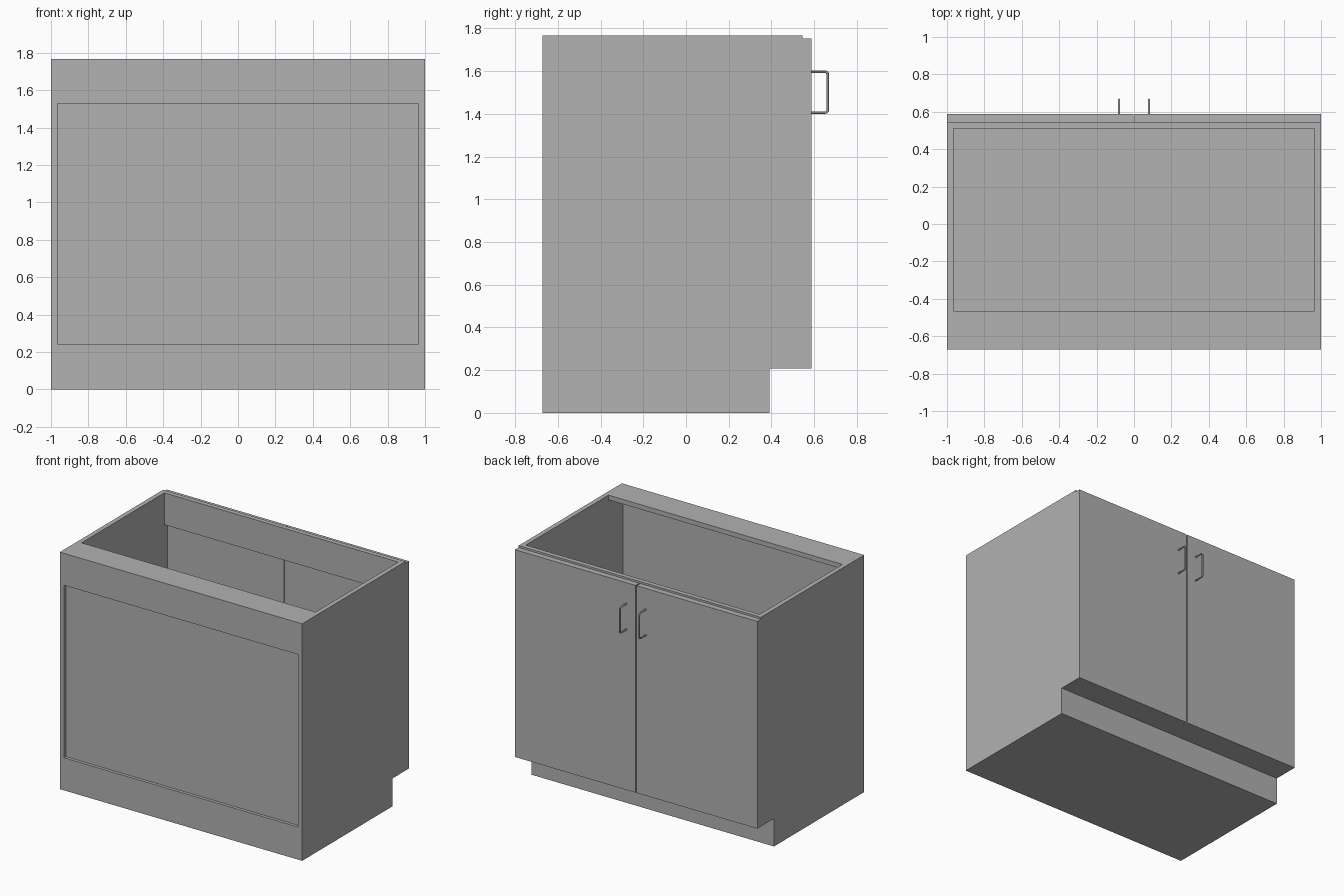
import bpy, bmesh, math
from mathutils import Vector

cube = bpy.data.objects.get("Cube")
if cube:
    bpy.data.objects.remove(cube, do_unlink=True)

# Single plain grey finish
grey = bpy.data.materials.new("plain_grey")
grey.use_nodes = True
grey.diffuse_color = (0.445, 0.445, 0.445, 1)
grey.node_tree.nodes["Principled BSDF"].inputs["Base Color"].default_value = grey.diffuse_color

# Main dimensions
W, T = 1.0, 0.035               # half width, board thickness
REAR, FRONT = -0.672, 0.545     # carcass depth
TOP, DOOR_TOP, DOOR_Y = 1.768, 1.754, 0.588
KICK_Y, KICK_Z = 0.391, 0.208   # toe kick
FLOOR, RAIL_Z = 0.243, 1.53


def add_mesh(name, bm):
    bmesh.ops.recalc_face_normals(bm, faces=bm.faces)
    mesh = bpy.data.meshes.new(name)
    bm.to_mesh(mesh)
    bm.free()
    mesh.materials.append(grey)
    obj = bpy.data.objects.new(name, mesh)
    bpy.context.collection.objects.link(obj)
    return obj


def board(name, xs, ys, zs):
    bm = bmesh.new()
    bmesh.ops.create_cube(bm, size=1)
    for v in bm.verts:
        v.co = [r[0] if c < 0 else r[1] for c, r in zip(v.co, (xs, ys, zs))]
    return add_mesh(name, bm)


def extruded(name, profile, x0, x1):
    """Extrude a (y, z) outline along x."""
    bm = bmesh.new()
    face = bm.faces.new([bm.verts.new((x0, y, z)) for y, z in profile])
    new = bmesh.ops.extrude_face_region(bm, geom=[face])["geom"]
    verts = [g for g in new if isinstance(g, bmesh.types.BMVert)]
    bmesh.ops.translate(bm, verts=verts, vec=(x1 - x0, 0, 0))
    return add_mesh(name, bm)


def notched(z_top):
    return [(REAR, 0), (KICK_Y, 0), (KICK_Y, KICK_Z),
            (FRONT, KICK_Z), (FRONT, z_top), (REAR, z_top)]


# Carcass: side panels, base with toe kick, rails and thin back panel
inner = (T - W, W - T)
extruded("right_side_panel", notched(TOP), -W, T - W)
extruded("left_side_panel", notched(TOP), W - T, W)
extruded("base", notched(FLOOR), *inner)
board("back_rail", inner, (REAR, REAR + T), (RAIL_Z, TOP))
board("top_stretcher", inner, (REAR + T, -0.465), (TOP - T, TOP))
board("door_rail", inner, (FRONT - T, FRONT), (RAIL_Z, TOP))
board("back_panel", inner, (REAR + 0.023, REAR + T), (FLOOR, RAIL_Z))


# Bar handle: round rod bent into a U
def handle(name, x):
    r, bend = 0.006, 0.014
    y_out, z_low, z_high = 0.664, 1.406, 1.598
    path = [Vector((x, DOOR_Y - 0.005, z_low))]
    for cz, start in ((z_low + bend, -90), (z_high - bend, 0)):
        for i in range(5):
            a = math.radians(start + i * 22.5)
            path.append(Vector((x, y_out - bend + bend * math.cos(a), cz + bend * math.sin(a))))
    path.append(Vector((x, DOOR_Y - 0.005, z_high)))

    bm = bmesh.new()
    rings = []
    side = Vector((1, 0, 0))
    sides = 12
    for i, p in enumerate(path):
        tangent = (path[min(i + 1, len(path) - 1)] - path[max(i - 1, 0)]).normalized()
        out = tangent.cross(side)
        rings.append([bm.verts.new(p + r * (math.cos(a) * side + math.sin(a) * out))
                      for a in (math.tau * k / sides for k in range(sides))])
    for a, b in zip(rings, rings[1:]):
        for k in range(sides):
            n = (k + 1) % sides
            bm.faces.new((a[k], a[n], b[n], b[k]))
    bm.faces.new(rings[0])
    bm.faces.new(rings[-1])
    obj = add_mesh(name, bm)
    bpy.ops.object.select_all(action="DESELECT")
    obj.select_set(True)
    bpy.context.view_layer.objects.active = obj
    bpy.ops.object.shade_smooth_by_angle()


# Pair of doors with handles near the middle seam
for label, s in (("left", 1), ("right", -1)):
    board(label + "_door", sorted((s * 0.004, s * W)), (FRONT, DOOR_Y), (KICK_Z, DOOR_TOP))
    handle(label + "_handle", s * 0.08)
